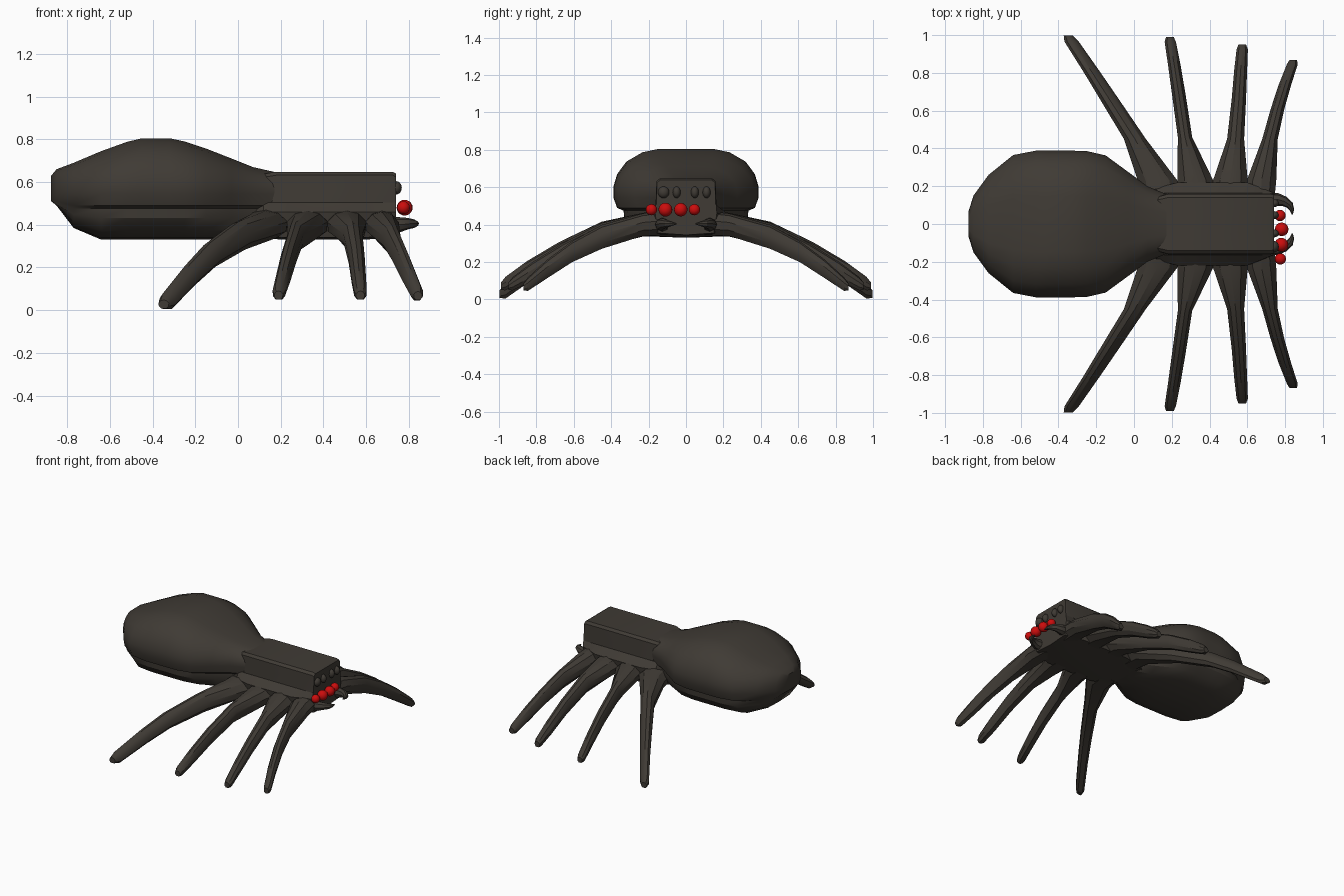
import bpy, bmesh, math


def material(name, rgb):
    m = bpy.data.materials.new(name)
    m.diffuse_color = (*rgb, 1)
    return m


DARK = material("dark brown", (0.050, 0.043, 0.035))
RED = material("red", (0.60, 0.004, 0.004))


def finish(bm, name, mat, angle=30, mirror=False):
    bmesh.ops.recalc_face_normals(bm, faces=bm.faces)
    me = bpy.data.meshes.new(name)
    bm.to_mesh(me)
    bm.free()
    ob = bpy.data.objects.new(name, me)
    bpy.context.collection.objects.link(ob)
    me.materials.append(mat)
    bpy.ops.object.select_all(action='DESELECT')
    ob.select_set(True)
    bpy.context.view_layer.objects.active = ob
    bpy.ops.object.shade_smooth_by_angle(angle=math.radians(angle))
    if mirror:
        mod = ob.modifiers.new("mirror", 'MIRROR')
        mod.use_axis = (False, True, False)
    return ob


def loft(name, rings, mat=DARK, angle=30, mirror=False):
    """Skin a list of equal-length point rings and cap both ends."""
    bm = bmesh.new()
    rows = [[bm.verts.new(p) for p in r] for r in rings]
    n = len(rows[0])
    for a, b in zip(rows, rows[1:]):
        for i in range(n):
            j = (i + 1) % n
            bm.faces.new((a[i], a[j], b[j], b[i]))
    bm.faces.new(rows[0])
    bm.faces.new(rows[-1])
    return finish(bm, name, mat, angle, mirror)


def both_sides(half):
    """Close a half outline that starts and ends on the y = 0 line."""
    return half + [(-y, z) for y, z in half[-2:0:-1]]


def ball(name, centre, radii, mat):
    bm = bmesh.new()
    bmesh.ops.create_uvsphere(bm, u_segments=16, v_segments=10, radius=1)
    for v in bm.verts:
        v.co = [c + r * k for c, r, k in zip(centre, radii, v.co)]
    finish(bm, name, mat, 60)


# Abdomen: domed upper shell over a narrower belly, (x, half width, top, bottom)
stations = [
    (-0.875, 0.07, 0.63, 0.51), (-0.85, 0.15, 0.66, 0.49),
    (-0.77, 0.26, 0.69, 0.385), (-0.64, 0.365, 0.745, 0.33),
    (-0.52, 0.388, 0.788, 0.33), (-0.45, 0.388, 0.805, 0.33),
    (-0.32, 0.388, 0.805, 0.33), (-0.25, 0.386, 0.79, 0.33),
    (-0.15, 0.363, 0.757, 0.33), (-0.03, 0.275, 0.71, 0.33),
    (0.07, 0.20, 0.67, 0.335), (0.19, 0.15, 0.643, 0.35)]
rings = []
for x, w, top, low in stations:
    mid, pinch = 0.545, max(0.475, low + 0.005)
    half = [(t * w, mid + (top - mid) * h) for t, h in (
        (0, 1), (0.38, 1), (0.6, 0.93), (0.82, 0.74), (0.95, 0.48), (1, 0.22), (1, 0))]
    half += [(0.95 * w, pinch + 0.015), (0.86 * w, pinch)]
    half += [(t * w, low + (pinch - low) * h) for t, h in (
        (0.85, 0.7), (0.73, 0.3), (0.5, 0.05), (0, 0))]
    rings.append([(x, y, z) for y, z in both_sides(half)])
loft("abdomen", rings)

# Head block with lightly chamfered top edges
head = both_sides([(0, 0.648), (0.14, 0.648), (0.158, 0.632), (0.163, 0.5), (0, 0.49)])
loft("head", [[(x, y * s, z - d) for y, z in head]
              for x, s, d in ((0.12, 0.9, 0.01), (0.18, 1, 0), (0.725, 1, 0), (0.74, 0.98, 0.008))])

# Thorax underside that the legs grow from
rings = []
for x, shoulder, low in ((0.0, 0.12, 0.34), (0.12, 0.19, 0.335), (0.23, 0.22, 0.33),
                         (0.6, 0.22, 0.33), (0.74, 0.165, 0.345)):
    half = [(0, 0.51), (min(0.163, shoulder), 0.505), (shoulder, 0.46),
            (shoulder * 0.9, low + 0.01), (0, low)]
    rings.append([(x, y, z) for y, z in both_sides(half)])
loft("thorax", rings)

# Legs: (x, y, z, half width, half height) from root to tip
legs = {
    "rear_leg": [(0.14, 0.1, 0.41, 0.10, 0.07), (0.125, 0.23, 0.40, 0.105, 0.063),
                 (0.005, 0.45, 0.35, 0.058, 0.066), (-0.13, 0.66, 0.26, 0.05, 0.056),
                 (-0.22, 0.80, 0.17, 0.044, 0.05), (-0.33, 0.965, 0.045, 0.038, 0.04),
                 (-0.348, 0.997, 0.028, 0.024, 0.02)],
    "rear_middle_leg": [(0.325, 0.1, 0.41, 0.095, 0.07), (0.325, 0.23, 0.40, 0.095, 0.063),
                        (0.27, 0.46, 0.345, 0.038, 0.064), (0.238, 0.68, 0.25, 0.036, 0.056),
                        (0.212, 0.85, 0.155, 0.033, 0.05), (0.192, 0.965, 0.085, 0.03, 0.036),
                        (0.19, 0.99, 0.07, 0.02, 0.02)],
    "front_middle_leg": [(0.51, 0.1, 0.41, 0.09, 0.07), (0.51, 0.23, 0.40, 0.092, 0.063),
                         (0.538, 0.45, 0.345, 0.045, 0.064), (0.555, 0.66, 0.245, 0.038, 0.056),
                         (0.565, 0.82, 0.15, 0.034, 0.05), (0.573, 0.925, 0.085, 0.03, 0.036),
                         (0.573, 0.95, 0.07, 0.02, 0.02)],
    "front_leg": [(0.67, 0.1, 0.41, 0.07, 0.065), (0.675, 0.23, 0.40, 0.078, 0.06),
                  (0.72, 0.45, 0.335, 0.041, 0.064), (0.76, 0.61, 0.255, 0.036, 0.056),
                  (0.80, 0.74, 0.165, 0.033, 0.05), (0.838, 0.845, 0.082, 0.029, 0.036),
                  (0.843, 0.868, 0.068, 0.02, 0.02)],
}
section = [(0, 1), (0.6, 0.8), (1, 0.2), (0.95, -0.5), (0.5, -1),
           (-0.5, -1), (-0.95, -0.5), (-1, 0.2), (-0.6, 0.8)]
for name, path in legs.items():
    loft(name, [[(x + a * w, y, z + b * h) for a, b in section]
                for x, y, z, w, h in path], mirror=True)

# Fangs: chunky bases curling forward and inward to points
fang = [(0.70, 0.12, 0.40, 0.04), (0.76, 0.13, 0.40, 0.035), (0.795, 0.12, 0.405, 0.027),
        (0.825, 0.10, 0.405, 0.02), (0.836, 0.075, 0.405, 0.012), (0.838, 0.05, 0.405, 0.003)]
rings = []
for i, (x, y, z, r) in enumerate(fang):
    a, b = fang[max(i - 1, 0)], fang[min(i + 1, len(fang) - 1)]
    dx, dy = b[0] - a[0], b[1] - a[1]
    length = math.hypot(dx, dy)
    rings.append([(x - dy / length * r * math.cos(t), y + dx / length * r * math.cos(t),
                   z + r * math.sin(t)) for t in [k * math.pi / 4 for k in range(8)]])
loft("fang", rings, mirror=True)

# Upper row of dark eyes and lower row of red eyes
for y, w in ((-0.12, 0.03), (-0.05, 0.021), (0.047, 0.021), (0.11, 0.021)):
    ball("dark_eye", (0.742, y, 0.573), (0.025, w, 0.031), DARK)
for x, y, r in ((0.775, -0.185, 0.03), (0.78, -0.11, 0.037),
                (0.782, -0.028, 0.036), (0.773, 0.045, 0.03)):
    ball("red_eye", (x, y, 0.48), (r, r, r), RED)
